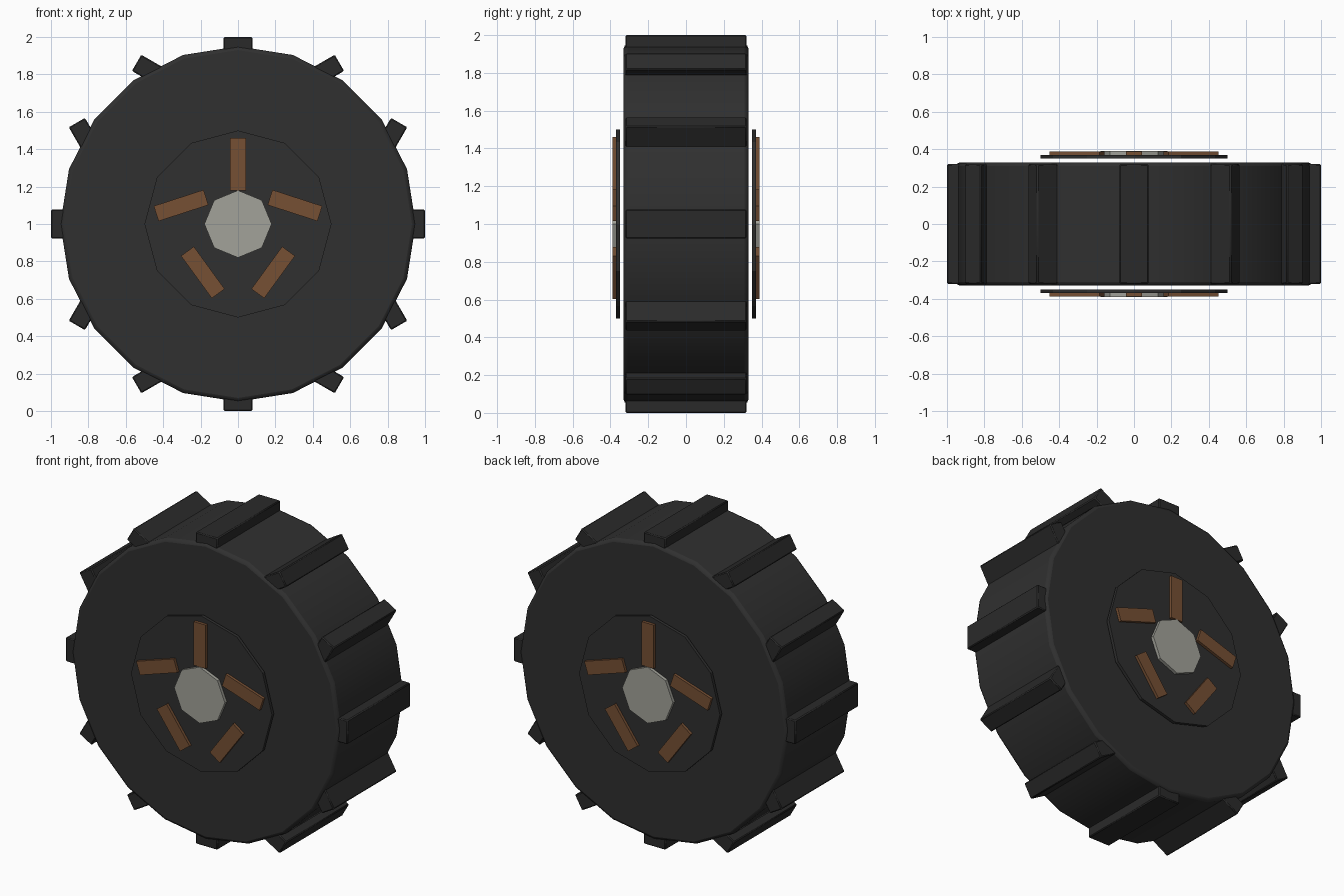
import bpy, math
from mathutils import Matrix

if "Cube" in bpy.data.objects:
    bpy.data.objects.remove(bpy.data.objects["Cube"])


def material(name, rgb):
    m = bpy.data.materials.new(name)
    m.diffuse_color = (*rgb, 1)
    m.use_nodes = True
    m.node_tree.nodes["Principled BSDF"].inputs["Base Color"].default_value = m.diffuse_color
    return m


RUBBER = material("dark rubber", (0.029, 0.029, 0.029))
TREAD = material("black tread", (0.023, 0.023, 0.023))
STEEL = material("grey metal", (0.36, 0.36, 0.32))
RUST = material("rusty brown", (0.18, 0.079, 0.034))


def finish(name, mat, bevel=0, segments=1, smooth=False):
    ob = bpy.context.object
    ob.name = name
    ob.data.materials.append(mat)
    if bevel:
        mod = ob.modifiers.new("bevel", 'BEVEL')
        mod.width, mod.segments = bevel, segments
        mod.limit_method = 'ANGLE'
        mod.angle_limit = math.radians(40)
    if smooth:
        bpy.ops.object.shade_smooth_by_angle(angle=math.radians(35))
    return ob


def disc(name, sides, radius, y, depth, mat, **kw):
    # cylinder along y with one corner pointing straight up
    bpy.ops.mesh.primitive_cylinder_add(vertices=sides, radius=radius, depth=depth)
    ob = bpy.context.object
    ob.data.transform(Matrix.Rotation(math.pi / 2, 4, 'X'))
    ob.location = (0, y, 1)
    return finish(name, mat, **kw)


def block(name, radius, theta, tilt, y, size, mat, **kw):
    # box placed on a circle, its local x turned to the angle tilt in the xz plane
    bpy.ops.mesh.primitive_cube_add(size=1)
    ob = bpy.context.object
    ob.data.transform(Matrix.Diagonal((*size, 1)))
    ob.rotation_euler = (0, -tilt, 0)
    ob.location = (radius * math.cos(theta), y, 1 + radius * math.sin(theta))
    return finish(name, mat, **kw)


# tyre body
disc("tyre", 20, 0.95, 0, 0.66, RUBBER, bevel=0.02, segments=2, smooth=True)

# tread lugs, tilted against the rolling direction
for i in range(12):
    a = math.radians(30 * i)
    block(f"tread_lug_{i + 1}", 0.95, a, math.pi / 2 - a, 0,
          (0.155, 0.64, 0.10), TREAD, bevel=0.006, smooth=True)

# rim plate, hub cap and spokes on both faces
for side, s in (("front", -1), ("back", 1)):
    disc(f"{side}_rim_plate", 12, 0.5, s * 0.36, 0.02, RUBBER)
    disc(f"{side}_hub_cap", 8, 0.18, s * 0.38, 0.02, STEEL)
    for i in range(5):
        a = math.radians(90 + 72 * i)
        block(f"{side}_spoke_{i + 1}", 0.32, a, math.pi - a, s * 0.379,
              (0.28, 0.018, 0.085), RUST)
